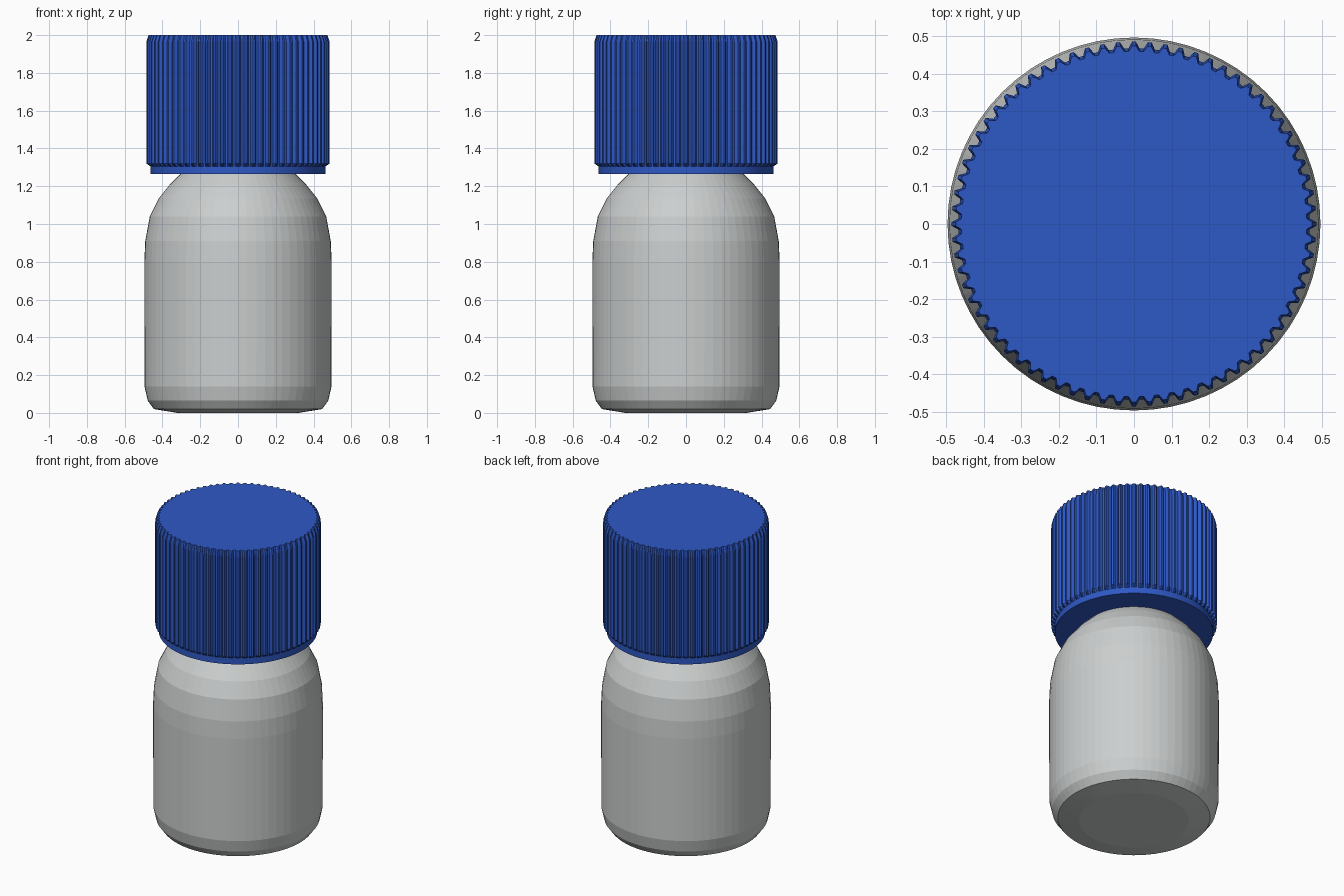
import bpy, bmesh, math

cube = bpy.data.objects.get("Cube")
if cube:
    bpy.data.objects.remove(cube, do_unlink=True)


def make_material(name, rgb):
    mat = bpy.data.materials.new(name)
    mat.use_nodes = True
    mat.diffuse_color = (*rgb, 1)
    bsdf = mat.node_tree.nodes["Principled BSDF"]
    bsdf.inputs["Base Color"].default_value = (*rgb, 1)
    bsdf.inputs["Roughness"].default_value = 0.5
    return mat


def loft(name, rings, mat):
    """Bridge stacked rings of points and close both ends."""
    bm = bmesh.new()
    loops = [[bm.verts.new(p) for p in ring] for ring in rings]
    count = len(loops[0])
    for low, high in zip(loops, loops[1:]):
        for i in range(count):
            j = (i + 1) % count
            bm.faces.new((low[i], low[j], high[j], high[i]))
    bm.faces.new(loops[0][::-1])
    bm.faces.new(loops[-1])
    bmesh.ops.recalc_face_normals(bm, faces=bm.faces)
    mesh = bpy.data.meshes.new(name)
    bm.to_mesh(mesh)
    bm.free()
    mesh.materials.append(mat)
    obj = bpy.data.objects.new(name, mesh)
    bpy.context.collection.objects.link(obj)
    return obj


def circle(radius, z, sides=64):
    steps = [math.tau * i / sides for i in range(sides)]
    return [(radius * math.cos(a), radius * math.sin(a), z) for a in steps]


def ribbed(valley, peak, z, ribs=72):
    """One cap cross-section: a narrow ridge and a flat groove per rib."""
    points = []
    for i in range(ribs):
        for offset, r in ((-0.36, valley), (-0.12, peak), (0.12, peak), (0.36, valley)):
            a = math.tau * (i + offset) / ribs
            points.append((r * math.cos(a), r * math.sin(a), z))
    return points


grey = make_material("bottle grey", (0.60, 0.62, 0.62))
blue = make_material("cap blue", (0.027, 0.098, 0.56))

# Bottle: chamfered base, straight wall, rounded shoulder, hidden neck
profile = [(0.32, 0), (0.445, 0.02), (0.478, 0.065), (0.495, 0.14),
           (0.496, 0.80), (0.491, 0.91), (0.467, 1.04), (0.42, 1.135),
           (0.36, 1.21), (0.305, 1.265), (0.29, 1.32), (0.29, 1.80)]
loft("bottle", [circle(r, z) for r, z in profile], grey)

# Screw cap: plain lower rim, grip ribs, chamfered top
sections = [(0.463, 0.463, 1.265), (0.463, 0.463, 1.305),
            (0.467, 0.485, 1.32), (0.467, 0.485, 1.965),
            (0.459, 0.474, 2.0)]
loft("screw_cap", [ribbed(*s) for s in sections], blue)
